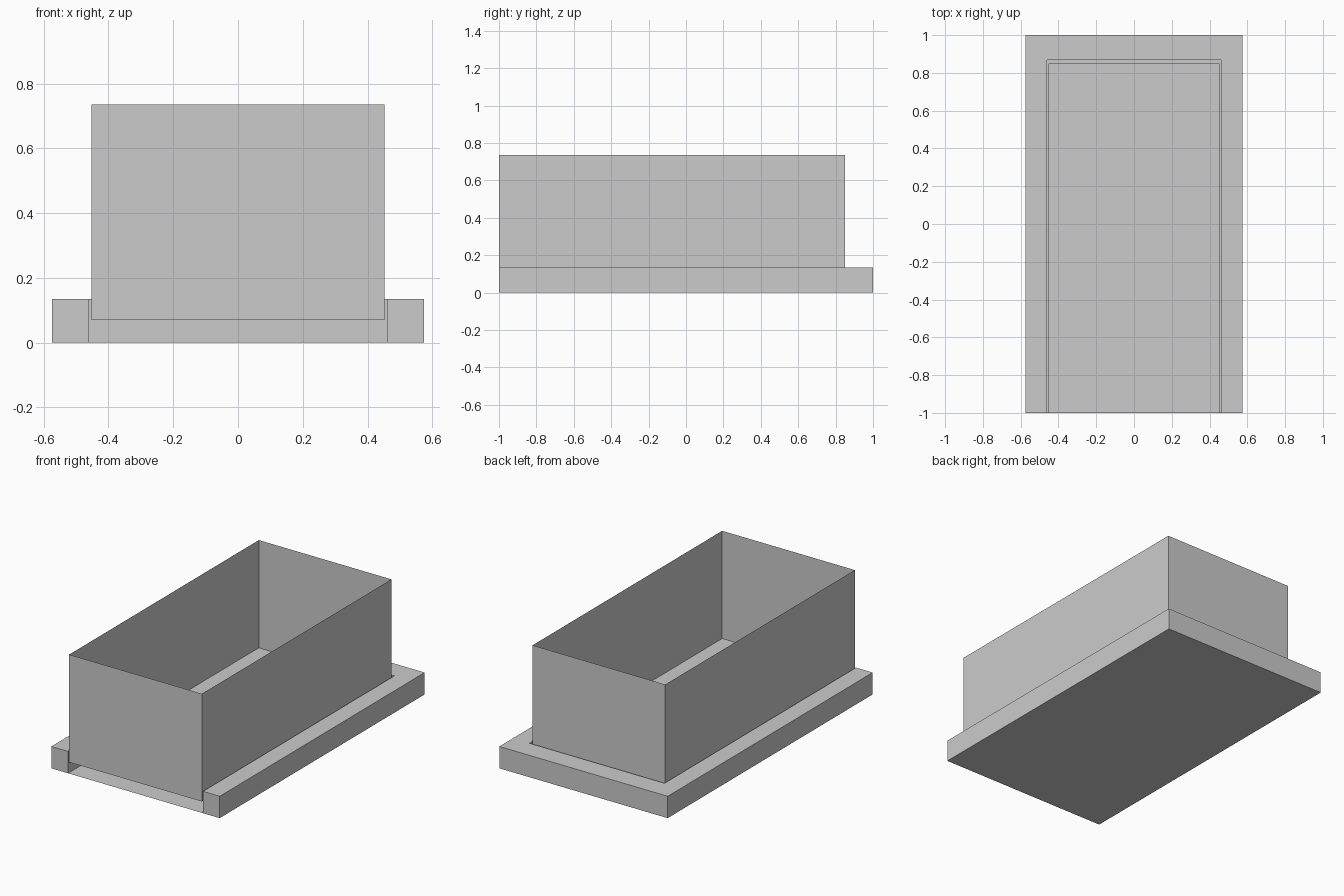
import bpy, bmesh

if "Cube" in bpy.data.objects:
    bpy.data.objects.remove(bpy.data.objects["Cube"])

W, L, BASE_H = 0.575, 1.0, 0.135        # base half sizes and rim height
PW, PB = 0.461, 0.868                   # pocket half width and back edge
BW, BB, BZ, TOP = 0.453, 0.85, 0.07, 0.735  # bin half width, back, floor, rim


def finish(name, bm):
    me = bpy.data.meshes.new(name)
    bm.to_mesh(me)
    bm.free()
    ob = bpy.data.objects.new(name, me)
    bpy.context.collection.objects.link(ob)
    return ob


def walls(bm, outline, z0, z1, closed=True):
    """Vertical sheet walls along a counter-clockwise outline."""
    low = [bm.verts.new((x, y, z0)) for x, y in outline]
    high = [bm.verts.new((x, y, z1)) for x, y in outline]
    n = len(outline)
    for i in range(n if closed else n - 1):
        j = (i + 1) % n
        bm.faces.new((low[i], low[j], high[j], high[i]))
    return low, high


# Base: U-shaped raised rim, open at the front, with a thin floor on the ground
bm = bmesh.new()
u_shape = [(PW, -L), (W, -L), (W, L), (-W, L),
           (-W, -L), (-PW, -L), (-PW, PB), (PW, PB)]
low, high = walls(bm, u_shape, 0, BASE_H)
# rim top as three mitred strips
for a, b, c, d in ((0, 1, 2, 7), (7, 2, 3, 6), (6, 3, 4, 5)):
    bm.faces.new([high[k] for k in (a, b, c, d)])
# underside as one flat face
bm.faces.new([low[k] for k in (5, 4, 3, 2, 1, 0)])
finish("base_tray", bm)

# Bin: thin open-topped box standing inside the rim
bm = bmesh.new()
rect = [(-BW, -L), (BW, -L), (BW, BB), (-BW, BB)]
low, high = walls(bm, rect, BZ, TOP)
bm.faces.new(low)
finish("open_bin", bm)
